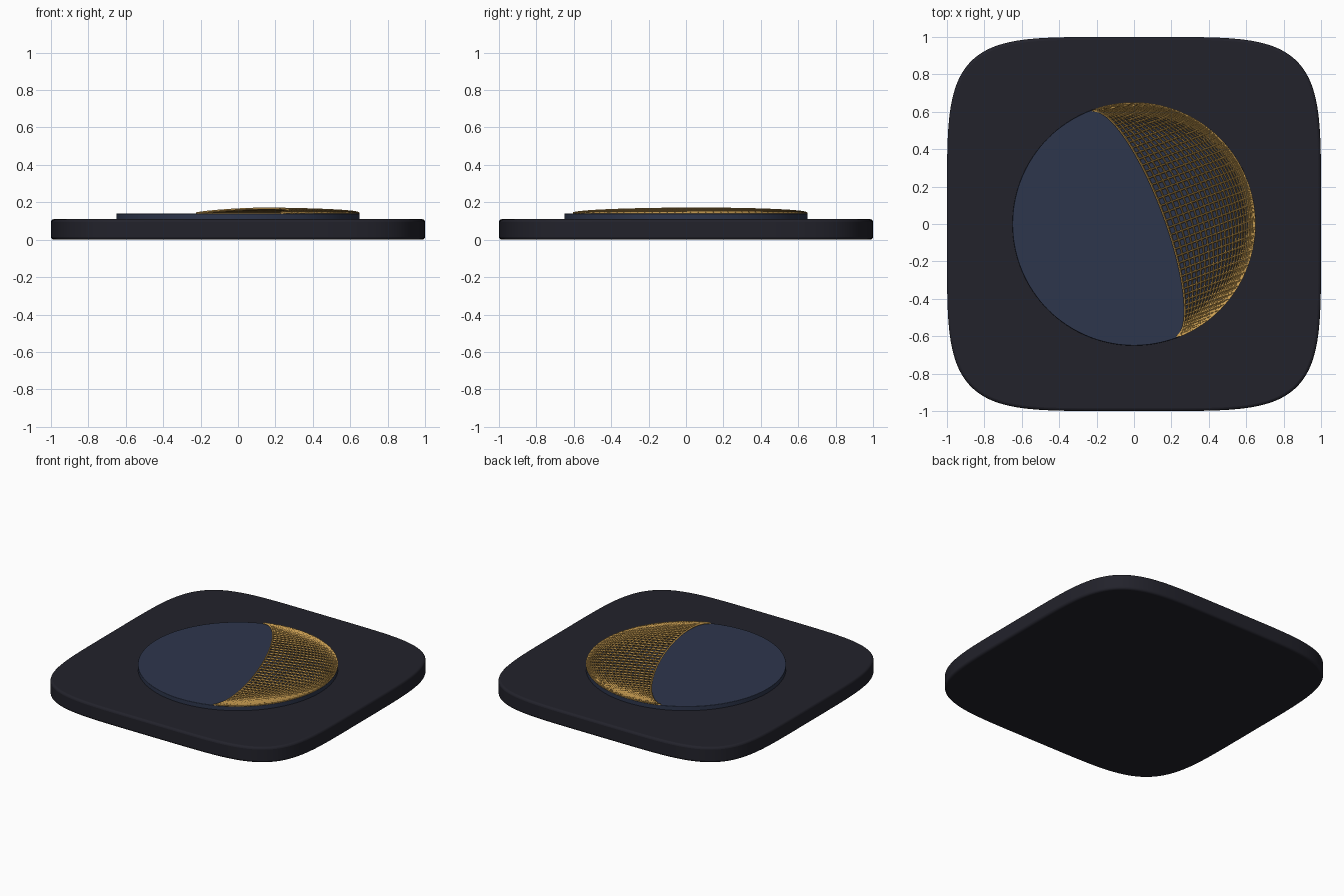
import bpy
import bmesh
from math import sin, cos, pi, radians, copysign
from mathutils import Vector

cube = bpy.data.objects.get("Cube")
if cube:
    bpy.data.objects.remove(cube)


def material(name, color):
    m = bpy.data.materials.new(name)
    m.use_nodes = True
    m.diffuse_color = (*color, 1)
    m.node_tree.nodes["Principled BSDF"].inputs["Base Color"].default_value = (*color, 1)
    return m


charcoal = material("charcoal", (0.016, 0.016, 0.024))
navy = material("navy", (0.027, 0.037, 0.073))
gold = material("gold", (0.62, 0.36, 0.09))


def finish(name, bm, mat):
    mesh = bpy.data.meshes.new(name)
    bm.to_mesh(mesh)
    bm.free()
    mesh.materials.append(mat)
    obj = bpy.data.objects.new(name, mesh)
    bpy.context.collection.objects.link(obj)
    return obj


def slab(name, outline, z0, z1, bevel, mat):
    """Extrude a flat outline upwards and round its rims."""
    bm = bmesh.new()
    face = bm.faces.new([bm.verts.new((x, y, z0)) for x, y in outline])
    top = bmesh.ops.extrude_face_region(bm, geom=[face])["geom"]
    bmesh.ops.translate(bm, vec=(0, 0, z1 - z0),
                        verts=[g for g in top if isinstance(g, bmesh.types.BMVert)])
    bmesh.ops.recalc_face_normals(bm, faces=bm.faces)
    obj = finish(name, bm, mat)
    mod = obj.modifiers.new("rounded rim", "BEVEL")
    mod.width = bevel
    mod.segments = 3
    mod.limit_method = "ANGLE"
    mod.angle_limit = radians(60)
    bpy.ops.object.select_all(action="DESELECT")
    bpy.context.view_layer.objects.active = obj
    obj.select_set(True)
    bpy.ops.object.shade_smooth_by_angle(angle=radians(40))
    return obj


def superellipse(radius, power, count):
    def p(v):
        return copysign(abs(v) ** (2 / power), v)
    angles = [2 * pi * i / count for i in range(count)]
    return [(radius * p(cos(a)), radius * p(sin(a))) for a in angles]


# Rounded square base and the round plate on it
RADIUS = 0.65
slab("base", superellipse(1, 5, 192), 0, 0.11, 0.015, charcoal)
slab("disc", superellipse(RADIUS, 2, 128), 0.10, 0.14, 0.003, navy)

# Crescent lattice: part of a flattened dome, its poles on a tilted axis
TILT = radians(20.5)
axis = Vector((-sin(TILT), cos(TILT), 0))
side = Vector((cos(TILT), sin(TILT), 0))
ROWS, COLUMNS, HEIGHT = 48, 24, 0.026
START = radians(15)

bm = bmesh.new()
grid = []
for i in range(ROWS + 1):
    lat = radians(-88) + radians(176) * i / ROWS
    row = []
    for j in range(COLUMNS + 1):
        lon = START + (pi / 2 - START) * j / COLUMNS
        p = (axis * sin(lat) + side * cos(lat) * sin(lon)) * (RADIUS - 0.006)
        p.z = 0.14 + HEIGHT * cos(lat) * cos(lon)
        row.append(bm.verts.new(p))
    grid.append(row)
for a, b in zip(grid, grid[1:]):
    for j in range(COLUMNS):
        bm.faces.new((a[j], a[j + 1], b[j + 1], b[j]))
bmesh.ops.recalc_face_normals(bm, faces=bm.faces)
lattice = finish("crescent_lattice", bm, gold)
wire = lattice.modifiers.new("bars", "WIREFRAME")
wire.thickness = 0.014
wire.use_even_offset = False
wire.use_boundary = True
